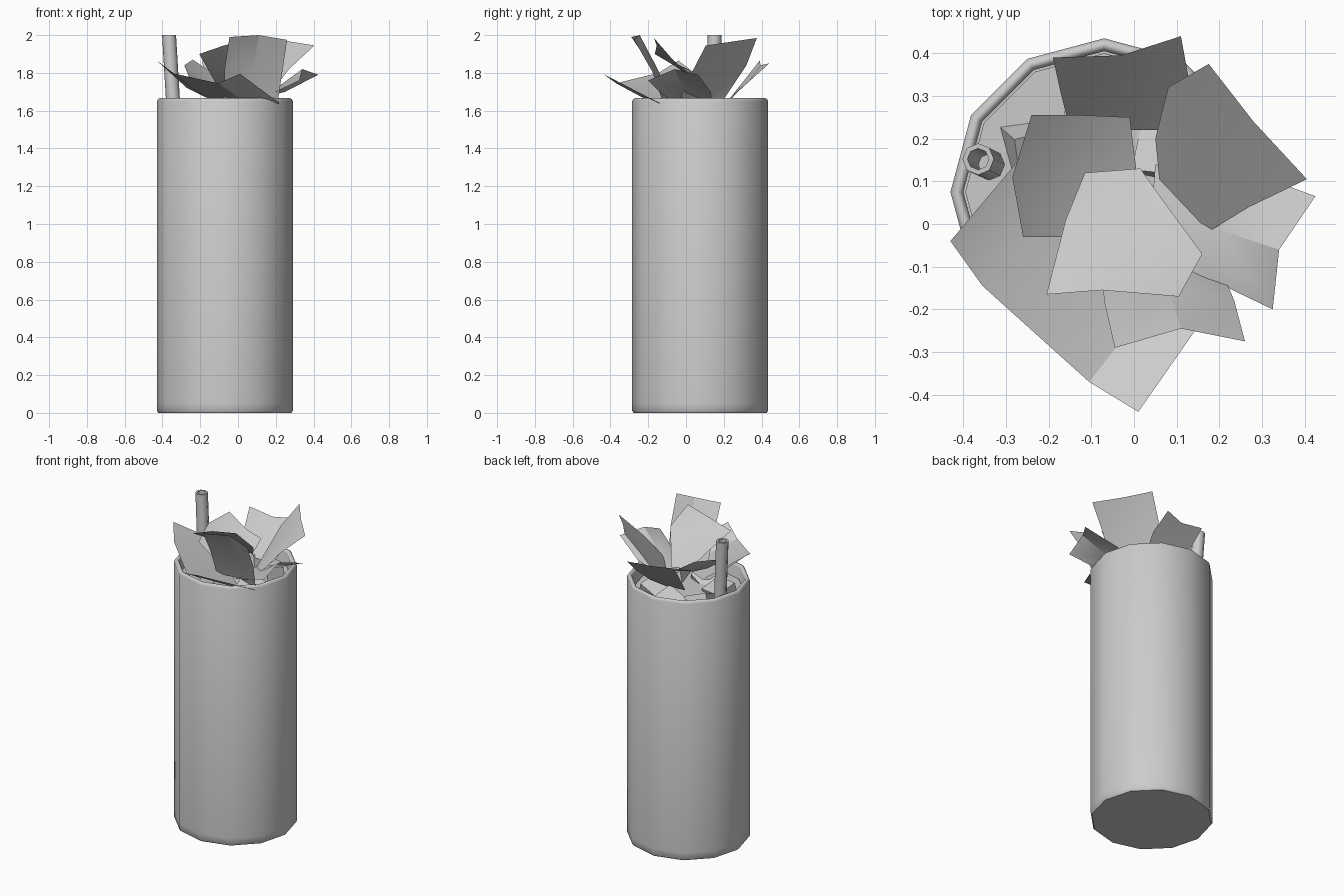
import bpy
import math
import random
from mathutils import Vector

random.seed(4)
old = bpy.data.objects.get("Cube")
if old:
    bpy.data.objects.remove(old, do_unlink=True)

GREY = (0.6, 0.6, 0.6, 1)
grey = bpy.data.materials.new("plain_grey")
grey.use_nodes = True
grey.diffuse_color = GREY
grey.node_tree.nodes["Principled BSDF"].inputs["Base Color"].default_value = GREY

# The glass stands a little off the middle, because the leaves overhang it
CENTRE = Vector((-0.07, 0.075, 0))


def make_object(name, verts, faces, angle):
    """Create a mesh object with the grey material and smooth shading up to an angle."""
    mesh = bpy.data.meshes.new(name)
    mesh.from_pydata(verts, [], faces)
    mesh.materials.append(grey)
    obj = bpy.data.objects.new(name, mesh)
    bpy.context.collection.objects.link(obj)
    bpy.ops.object.select_all(action="DESELECT")
    obj.select_set(True)
    bpy.context.view_layer.objects.active = obj
    bpy.ops.object.shade_smooth_by_angle(angle=math.radians(angle))
    return obj


def lathe(name, profile, sides, base, lean=Vector((0, 0, 0)), angle=50, closed=False):
    """Sweep a (radius, height) profile around an upright or leaning axis."""
    verts, faces = [], []
    for radius, height in profile:
        for s in range(sides):
            a = math.tau * s / sides
            ring = Vector((radius * math.cos(a), radius * math.sin(a), height))
            verts.append(base + ring + lean * height)
    count = len(profile)
    for r in range(count if closed else count - 1):
        low, high = r * sides, (r + 1) % count * sides
        for s in range(sides):
            t = (s + 1) % sides
            faces.append((low + s, low + t, high + t, high + s))
    if not closed:
        faces.append(tuple(reversed(range(sides))))
        faces.append(tuple((count - 1) * sides + s for s in range(sides)))
    return make_object(name, verts, faces, angle)


def leaf(name, *rows):
    """Build a bent leaf from rows of points, running from its outer edge to its root."""
    width = len(rows[0])
    verts = [point for row in rows for point in row]
    faces = []
    for r in range(len(rows) - 1):
        for c in range(width - 1):
            i = r * width + c
            faces.append((i, i + 1, i + width + 1, i + width))
    return make_object(name, verts, faces, 25)


# Tall glass with a rounded rim and a thick floor
lathe("glass", [(0.352, 0), (0.36, 0.01), (0.36, 0.05), (0.36, 1.65), (0.354, 1.662),
                (0.345, 1.666), (0.336, 1.662), (0.33, 1.65), (0.33, 0.06)],
      12, CENTRE)

# Drink filling the glass
lathe("drink", [(0.325, 0.065), (0.325, 1.58)], 12, CENTRE)

# Leaning hollow straw
lean = Vector((0.06, -0.03, 0)) * -1
foot = Vector((-0.245, 0.092, 0))
lathe("straw", [(0.037, 0.1), (0.037, 2), (0.025, 2), (0.025, 0.1)],
      8, foot, lean, closed=True)

# Ice cubes floating in a ring just below the rim
CUBE_FACES = [(0, 1, 3, 2), (4, 6, 7, 5), (0, 4, 5, 1), (2, 3, 7, 6), (0, 2, 6, 4), (1, 5, 7, 3)]
for n in range(6):
    a = math.tau * n / 6 + 0.5
    middle = CENTRE + Vector((0.19 * math.cos(a), 0.19 * math.sin(a), 1.55))
    corners = []
    for x in (-1, 1):
        for y in (-1, 1):
            for z in (-1, 1):
                corners.append(Vector((x, y, z)) * 0.07)
    ice = make_object("ice_cube", corners, CUBE_FACES, 30)
    ice.location = middle
    ice.rotation_euler = [random.uniform(-0.5, 0.5) for axis in "xyz"]

# Wide leaf hanging over the front right of the rim
leaf("front_right_leaf",
     [(-0.43, -0.04, 1.865), (-0.27, 0.15, 1.72)],
     [(-0.355, -0.145, 1.8), (-0.17, 0.08, 1.67)],
     [(-0.105, -0.37, 1.745), (0.09, -0.12, 1.61)],
     [(0.01, -0.44, 1.795), (0.22, -0.14, 1.64)])

# Low leaf on the right
leaf("right_leaf",
     [(-0.24, 0.255, 1.87), (-0.12, 0.255, 1.79), (-0.01, 0.25, 1.76)],
     [(-0.285, 0.11, 1.84), (-0.14, 0.12, 1.73), (0.005, 0.13, 1.7)],
     [(-0.26, -0.03, 1.78), (-0.13, -0.03, 1.69), (0, -0.03, 1.66)])

# Raised leaf in the middle
leaf("middle_leaf",
     [(-0.205, -0.165, 1.9), (-0.075, -0.155, 1.945), (0.105, -0.17, 1.985)],
     [(-0.16, 0.01, 1.82), (-0.02, -0.065, 1.84), (0.16, -0.07, 1.87)],
     [(-0.115, 0.12, 1.74), (0.015, 0.13, 1.72), (0.05, 0.08, 1.74)])

# Upright leaf at the front
leaf("front_leaf",
     [(-0.045, -0.29, 1.99), (0.11, -0.245, 2), (0.26, -0.275, 1.975)],
     [(-0.07, -0.18, 1.83), (0.08, -0.15, 1.82), (0.235, -0.18, 1.81)],
     [(-0.075, -0.11, 1.66), (0.07, -0.08, 1.65), (0.21, -0.12, 1.64)])

# Spreading leaf on the left
leaf("left_leaf",
     [(0.325, -0.2, 1.76), (0.34, -0.06, 1.82), (0.425, 0.065, 1.79)],
     [(0.2, -0.14, 1.7), (0.19, -0.01, 1.71), (0.25, 0.13, 1.7)],
     [(0.05, -0.1, 1.65), (0.04, 0.02, 1.64), (0.05, 0.14, 1.65)])

# Tall folded leaf at the back left
leaf("back_left_leaf",
     [(0.175, 0.375, 1.985), (0.28, 0.24, 1.965), (0.405, 0.105, 1.945)],
     [(0.08, 0.32, 1.84), (0.16, 0.16, 1.81), (0.27, 0.04, 1.82)],
     [(0.05, 0.2, 1.66), (0.06, 0.1, 1.65), (0.155, -0.03, 1.67)])

# Leaf leaning over the back of the rim
leaf("back_leaf",
     [(-0.19, 0.39, 1.865), (-0.03, 0.395, 1.84), (0.11, 0.44, 1.85)],
     [(-0.17, 0.3, 1.75), (-0.02, 0.31, 1.74), (0.13, 0.33, 1.75)],
     [(-0.15, 0.22, 1.65), (-0.01, 0.22, 1.64), (0.1, 0.22, 1.65)])
